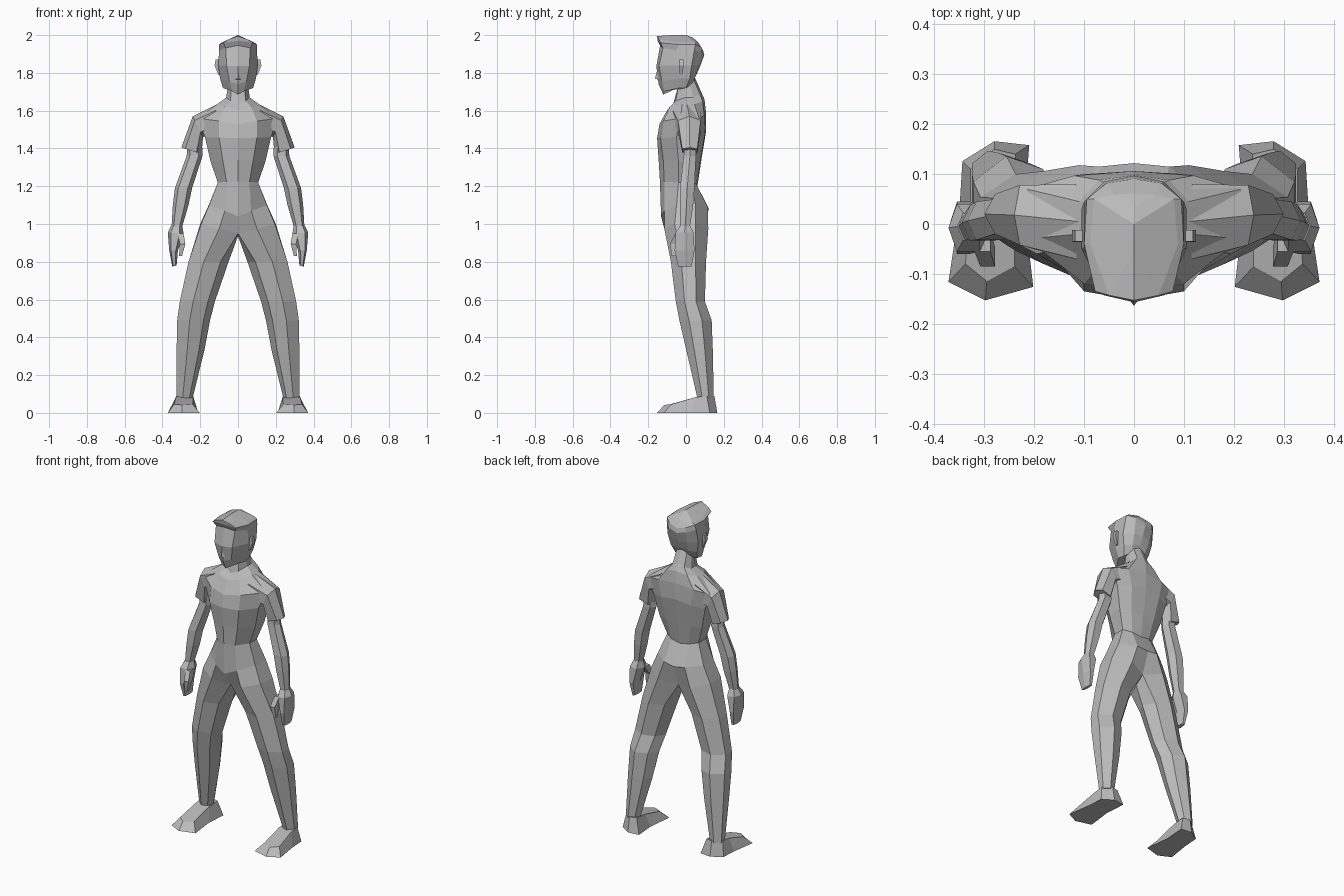
import bpy, bmesh

grey = bpy.data.materials.new("plain grey")
grey.diffuse_color = (0.5, 0.5, 0.5, 1)

# Cross-sections as (inner-to-outer, front-to-back) fractions
LEG = [(.2, .12), (.62, 0), (1, .3), (1, .7), (.62, 1), (.2, .85), (0, .5)]
HEX = [(.25, 0), (.8, 0), (1, .5), (.8, 1), (.25, 1), (0, .5)]
BOX = [(0, 0), (1, 0), (1, 1), (0, 1)]


def lerp(a, b, t):
    return a + (b - a) * t


def section(shape, row):
    """Limb ring from inner z, outer z, inner x, outer x, front y, back y."""
    zi, zo, xi, xo, yf, yb = row
    return [(lerp(xi, xo, u), lerp(yf, yb, v), lerp(zi, zo, u)) for u, v in shape]


def half_ring(row):
    """Half body ring: front, side and back heights, then points front to back."""
    zf, zs, zb, yf, fx, fy, sx, sy, tx, ty, bx, by, yb = row
    return [(0, yf, zf), (fx, fy, (zf + zs) / 2), (sx, sy, zs),
            (tx, ty, zs), (bx, by, (zs + zb) / 2), (0, yb, zb)]


def loft(name, rings, closed=True, cap_start=True, cap_end=True):
    """Skin the rings, then mirror the half across x = 0 into one object."""
    bm = bmesh.new()
    vs = [[bm.verts.new(p) for p in r] for r in rings]
    n = len(vs[0])
    for a, b in zip(vs, vs[1:]):
        for i in range(n if closed else n - 1):
            j = (i + 1) % n
            bm.faces.new((a[i], a[j], b[j], b[i]))
    if cap_start:
        bm.faces.new(vs[0])
    if cap_end:
        bm.faces.new(vs[-1])
    dup = bmesh.ops.duplicate(bm, geom=bm.verts[:] + bm.edges[:] + bm.faces[:])["geom"]
    for v in dup:
        if isinstance(v, bmesh.types.BMVert):
            v.co.x *= -1
    bmesh.ops.remove_doubles(bm, verts=bm.verts[:], dist=1e-4)
    bmesh.ops.recalc_face_normals(bm, faces=bm.faces[:])
    me = bpy.data.meshes.new(name)
    bm.to_mesh(me)
    bm.free()
    me.materials.append(grey)
    ob = bpy.data.objects.new(name, me)
    bpy.context.collection.objects.link(ob)
    return ob


# Neck and torso down to the hips
torso = [half_ring(r) for r in [
    (1.70, 1.74, 1.78, -.05, .035, -.042, .052, -.01, .052, .02, .035, .042, .045),
    (1.635, 1.67, 1.70, -.068, .04, -.055, .062, 0, .062, .04, .04, .075, .08),
    (1.605, 1.635, 1.66, -.098, .07, -.085, .11, -.02, .11, .045, .07, .088, .098),
    (1.53, 1.56, 1.59, -.14, .10, -.12, .215, -.03, .215, .07, .12, .097, .106),
    (1.455, 1.46, 1.49, -.153, .10, -.135, .175, -.05, .175, .065, .10, .10, .106),
    (1.34, 1.33, 1.33, -.145, .08, -.12, .145, -.04, .145, .05, .08, .075, .08),
    (1.225, 1.22, 1.20, -.138, .06, -.115, .107, -.04, .107, .03, .06, .055, .06),
    (1.04, 1.10, 1.08, -.132, .07, -.115, .153, -.05, .155, .05, .07, .115, .122),
    (.95, 1.0, .95, -.07, .10, -.115, .195, -.06, .20, .05, .11, .118, .075),
]]
loft("torso", torso, closed=False, cap_end=False)

# Legs continue from the hip ring, closed by a crotch point
legs = [torso[-1] + [(0, .01, .935)]] + [section(LEG, r) for r in [
    (.80, .80, .05, .262, -.08, .106),
    (.59, .59, .122, .308, -.054, .10),
    (.49, .49, .148, .322, -.035, .136),
    (.33, .33, .178, .325, .002, .142),
    (.08, .08, .24, .325, .06, .147),
]]
loft("legs", legs, cap_start=False)

# Feet: sole outline up to the instep
sole = [(.298, -.153), (.372, -.116), (.35, .03), (.344, .126),
        (.28, .166), (.21, .158), (.22, .03), (.202, -.126)]
instep = [(.295, -.115, .042), (.338, -.08, .045), (.328, .05, .083), (.328, .11, .09),
          (.28, .15, .09), (.238, .14, .09), (.238, .06, .083), (.24, -.085, .045)]
loft("feet", [[(x, y, 0) for x, y in sole], instep])

# Sleeves from the shoulder to the hem
loft("sleeves", [section(HEX, r) for r in [
    (1.47, 1.635, .14, .11, -.07, .08),
    (1.46, 1.57, .185, .24, -.042, .078),
    (1.37, 1.405, .193, .30, -.02, .06),
]])

# Arms, hands and thumbs
loft("arms", [section(HEX, r) for r in [
    (1.43, 1.45, .19, .265, -.008, .05),
    (1.36, 1.36, .188, .272, -.012, .053),
    (1.19, 1.19, .243, .334, -.032, .045),
    (1.10, 1.10, .262, .345, -.033, .038),
    (.98, .98, .297, .352, -.03, .02),
]])
loft("hands", [section(HEX, r) for r in [
    (.99, .99, .295, .354, -.032, .022),
    (.95, .955, .288, .372, -.055, .04),
    (.86, .86, .318, .364, -.06, .045),
    (.78, .775, .325, .348, -.042, .03),
]])
loft("thumbs", [section(BOX, r) for r in [
    (.95, .95, .288, .32, -.055, -.01),
    (.895, .895, .279, .308, -.085, -.045),
    (.83, .83, .296, .312, -.076, -.055),
]])

# Head with the hair overhanging the forehead
loft("head", [half_ring(r) for r in [
    (1.685, 1.72, 1.76, -.12, .03, -.115, .08, -.04, .072, 0, .04, .03, .04),
    (1.74, 1.77, 1.79, -.145, .045, -.128, .095, -.04, .09, .02, .05, .05, .055),
    (1.835, 1.84, 1.835, -.157, .06, -.143, .105, -.05, .105, .03, .055, .068, .075),
    (1.945, 1.92, 1.895, -.137, .065, -.122, .10, -.05, .10, .045, .06, .085, .097),
    (1.97, 1.95, 1.92, -.15, .078, -.135, .10, -.04, .095, .05, .055, .082, .09),
    (1.995, 1.96, 1.965, -.153, .05, -.143, .088, -.04, .08, .05, .04, .058, .062),
    (2.0, 2.0, 1.975, -.07, 0, -.055, 0, -.037, 0, 0, 0, .035, .05),
]], closed=False, cap_end=False)

# Ears and nose
loft("ears", [section(BOX, r) for r in [
    (1.87, 1.87, .095, .118, -.035, -.012),
    (1.84, 1.84, .095, .124, -.036, -.012),
    (1.79, 1.79, .09, .104, -.035, -.02),
]])
loft("nose", [[(0, -.15, 1.825), (.006, -.148, 1.82), (0, -.145, 1.82)],
              [(0, -.164, 1.77), (.017, -.142, 1.765), (0, -.135, 1.76)]])
